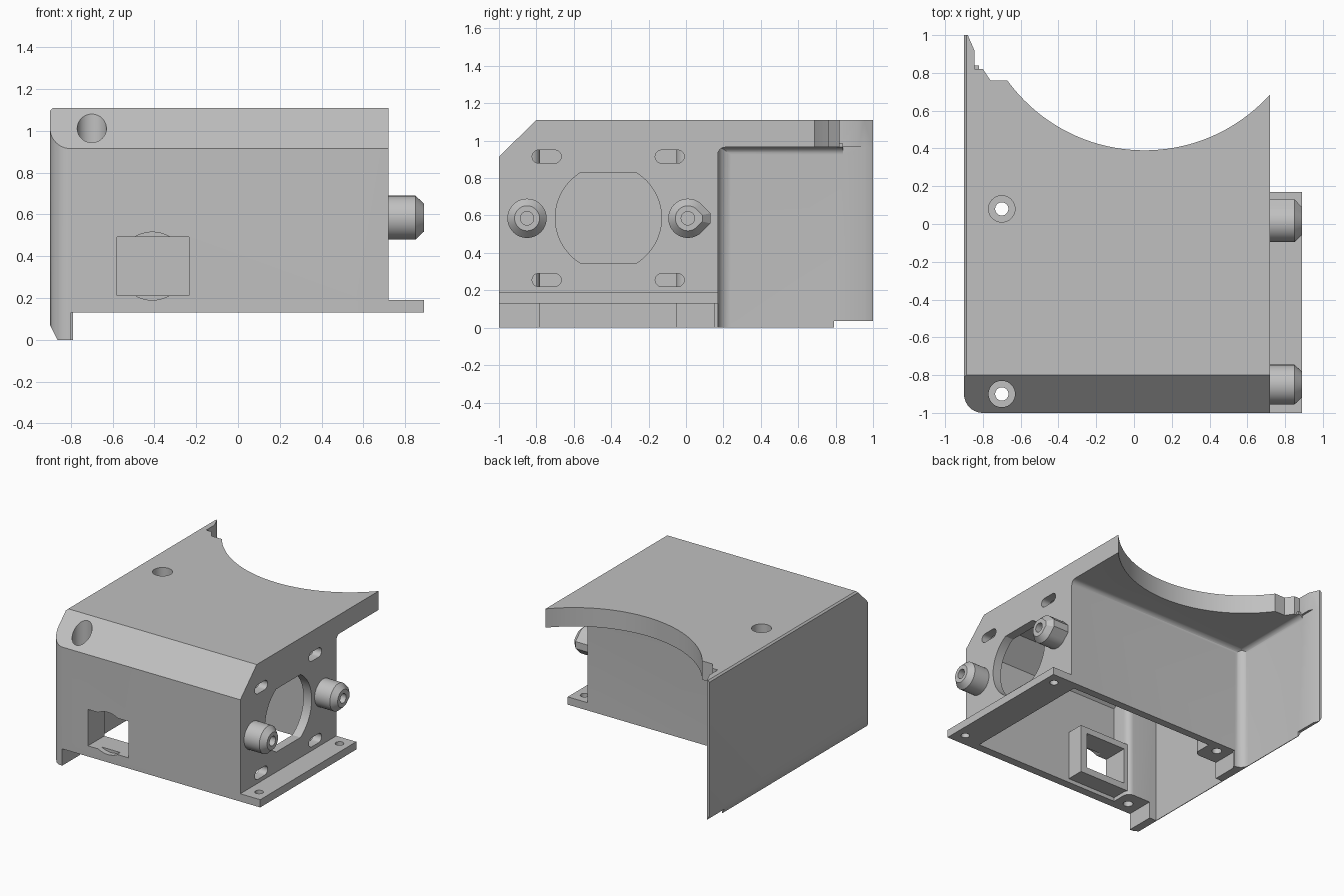
import bpy, bmesh, math

if "Cube" in bpy.data.objects:
    bpy.data.objects.remove(bpy.data.objects["Cube"])

gray = bpy.data.materials.new("light gray")
gray.diffuse_color = (0.53, 0.53, 0.53, 1)
gray.use_nodes = True
gray.node_tree.nodes["Principled BSDF"].inputs["Base Color"].default_value = gray.diffuse_color


def place(axis, t, a, b):
    return {"X": (t, a, b), "Y": (a, t, b), "Z": (a, b, t)}[axis]


def loft(name, axis, sections):
    """Closed solid through matching outlines [(t, points), ...] along an axis."""
    bm = bmesh.new()
    rings = [[bm.verts.new(place(axis, t, a, b)) for a, b in pts] for t, pts in sections]
    bm.faces.new(rings[0])
    bm.faces.new(rings[-1])
    n = len(rings[0])
    for r, s in zip(rings, rings[1:]):
        for i in range(n):
            j = (i + 1) % n
            bm.faces.new((r[i], r[j], s[j], s[i]))
    bmesh.ops.recalc_face_normals(bm, faces=bm.faces)
    me = bpy.data.meshes.new(name)
    bm.to_mesh(me)
    bm.free()
    me.materials.append(gray)
    ob = bpy.data.objects.new(name, me)
    bpy.context.collection.objects.link(ob)
    return ob


def prism(axis, t0, t1, pts, name="piece"):
    return loft(name, axis, [(t0, pts), (t1, pts)])


def rect(a0, a1, b0, b1):
    return [(a0, b0), (a1, b0), (a1, b1), (a0, b1)]


def arc(ca, cb, r, d0, d1, n):
    return [(ca + r * math.cos(math.radians(d0 + (d1 - d0) * i / n)),
             cb + r * math.sin(math.radians(d0 + (d1 - d0) * i / n))) for i in range(n + 1)]


def circle(ca, cb, r, n=40):
    return arc(ca, cb, r, 0, 360, n)[:-1]


def spandrel(a, b, da, db, r, e=0.02, n=10):
    """Concave corner filler, also used to round off outer corners."""
    pts = [(a - e * da, b - e * db), (a + da * r, b - e * db)]
    for i in range(n + 1):
        t = math.pi / 2 * i / n
        pts.append((a + da * r * (1 - math.sin(t)), b + db * r * (1 - math.cos(t))))
    return pts + [(a - e * da, b + db * r)]


def combine(ob, other, op):
    m = ob.modifiers.new("combine", "BOOLEAN")
    m.operation, m.solver, m.object = op, "EXACT", other
    bpy.context.view_layer.objects.active = ob
    bpy.ops.object.modifier_apply(modifier=m.name)
    bpy.data.objects.remove(other, do_unlink=True)


def smooth(ob):
    bpy.ops.object.select_all(action="DESELECT")
    ob.select_set(True)
    bpy.context.view_layer.objects.active = ob
    bpy.ops.object.shade_smooth_by_angle(angle=math.radians(30))


# main box with sloped front top edge
housing = prism("X", -0.9, 0.72, [(-1, 0.13), (0.17, 0.13), (0.17, 1.11),
                                  (-0.8, 1.11), (-1, 0.915)], "housing")

# top plate with the round scoop at the back
a0 = math.degrees(math.atan2(0.76 - 1.286, -0.672 - 0.055))
a1 = math.degrees(math.atan2(0.686 - 1.286, 0.72 - 0.055))
top = [(-0.9, 0), (0.72, 0)] + arc(0.055, 1.286, 0.896, a1, a0 + 360 if a0 < -180 else a0, 48)
top += [(-0.76, 0.76), (-0.8, 0.82), (-0.845, 0.82), (-0.845, 1), (-0.9, 1)]

adds = [
    prism("Z", 0.965, 1.11, top),
    # long side wall
    prism("X", -0.9, -0.86, [(-1, 0), (0.79, 0), (0.79, 0.035), (1, 0.035),
                             (1, 1.11), (-0.8, 1.11), (-1, 0.915)]),
    # feet under the screw columns
    prism("X", -0.89, -0.8, rect(-1, -0.78, 0, 0.2)),
    prism("X", -0.89, -0.8, rect(-0.05, 0.17, 0, 0.2)),
    # mounting flange
    prism("X", 0.6, 0.89, rect(-1, 0.17, 0.13, 0.19)),
    # fillets of the rear recess
    prism("X", -0.88, 0.72, spandrel(0.17, 0.965, 1, -1, 0.04)),
    prism("Y", 0.1, 0.84, spandrel(-0.86, 0.965, 1, -1, 0.04)),
    prism("Z", 0.0, 1.0, spandrel(-0.86, 0.17, 1, 1, 0.07)),
]
for o in adds:
    combine(housing, o, "UNION")

# inner cavity, leaving two screw columns
plan = [(-0.86, -0.78)] + arc(-0.65, -0.83, 0.05, 90, 0, 6) + [(-0.6, -0.935), (0.65, -0.935),
        (0.65, 0.11), (-0.6, 0.11)] + arc(-0.65, 0.0, 0.05, 0, -90, 6)[:-1] + [(-0.65, -0.05), (-0.86, -0.05)]
cavity = prism("Z", -0.1, 1.2, plan, "cavity")
combine(cavity, prism("X", -1, 1, [(-0.97, -0.2), (0.2, -0.2), (0.2, 1.045), (-0.773, 1.045),
                                   (-0.935, 0.887), (-0.97, 0.853)]), "INTERSECT")
combine(housing, cavity, "DIFFERENCE")

# frame around the front window, inside the wall
combine(housing, prism("Y", -0.96, -0.8, rect(-0.62, -0.18, 0.16, 0.54)), "UNION")

# oval opening of the end wall: circle flattened at top and bottom
half = math.degrees(math.asin(0.2425 / 0.284))
oval = arc(-0.415, 0.587, 0.284, -half, half, 24) + arc(-0.415, 0.587, 0.284, 180 - half, 180 + half, 24)

cuts = [
    prism("Y", -1.1, -0.7, rect(-0.58, -0.235, 0.212, 0.493)),
    prism("Y", -1.1, -0.96, circle(-0.41, 0.353, 0.163)),
    prism("X", 0.55, 0.8, oval),
    # rounded and chamfered edges of the side wall
    prism("Z", -0.1, 1.2, spandrel(-0.9, -1, 1, 1, 0.1, 0.05)),
    prism("Y", -1.1, 1.1, [(-0.92, 0.11), (-0.855, -0.02), (-0.92, -0.02)]),
    prism("Y", -1.1, 1.1, [(-0.91, 1.088), (-0.878, 1.12), (-0.91, 1.12)]),
    prism("Z", -0.1, 1.2, [(-0.88, 1), (-0.845, 0.92), (-0.8, 0.92), (-0.8, 1.05), (-0.88, 1.05)]),
]
# adjustment slots
for y in (-0.745, -0.087):
    for z in (0.915, 0.255):
        cuts.append(prism("X", 0.55, 0.8, arc(y + 0.043, z, 0.035, -90, 90, 10)
                          + arc(y - 0.043, z, 0.035, 90, 270, 10)))
# screw holes, counterbored in the columns
for y in (-0.9, 0.08):
    cuts.append(prism("Z", 0.25, 1.2, circle(-0.7, y, 0.07)))
    cuts.append(prism("Z", -0.1, 0.5, circle(-0.7, y, 0.035)))
    cuts.append(prism("Z", -0.1, 0.3, circle(0.81, y, 0.03)))
for o in cuts:
    combine(housing, o, "DIFFERENCE")
smooth(housing)


# pegs on the end wall; the rear one has a drop-shaped outline
def peg(name, y, drop):
    def outline(r):
        if not drop:
            return circle(y, 0.585, r)
        k = 0.26 * r
        return arc(y, 0.585, r, 45, 315, 30) + [(y + 1.15 * r, 0.585 - k), (y + 1.15 * r, 0.585 + k)]
    ob = loft(name, "X", [(0.7, outline(0.105)), (0.85, outline(0.105)), (0.89, outline(0.067))])
    combine(ob, prism("X", 0.74, 1.0, circle(y, 0.585, 0.036, 24)), "DIFFERENCE")
    smooth(ob)


peg("front_peg", -0.85, False)
peg("rear_peg", 0.01, True)
